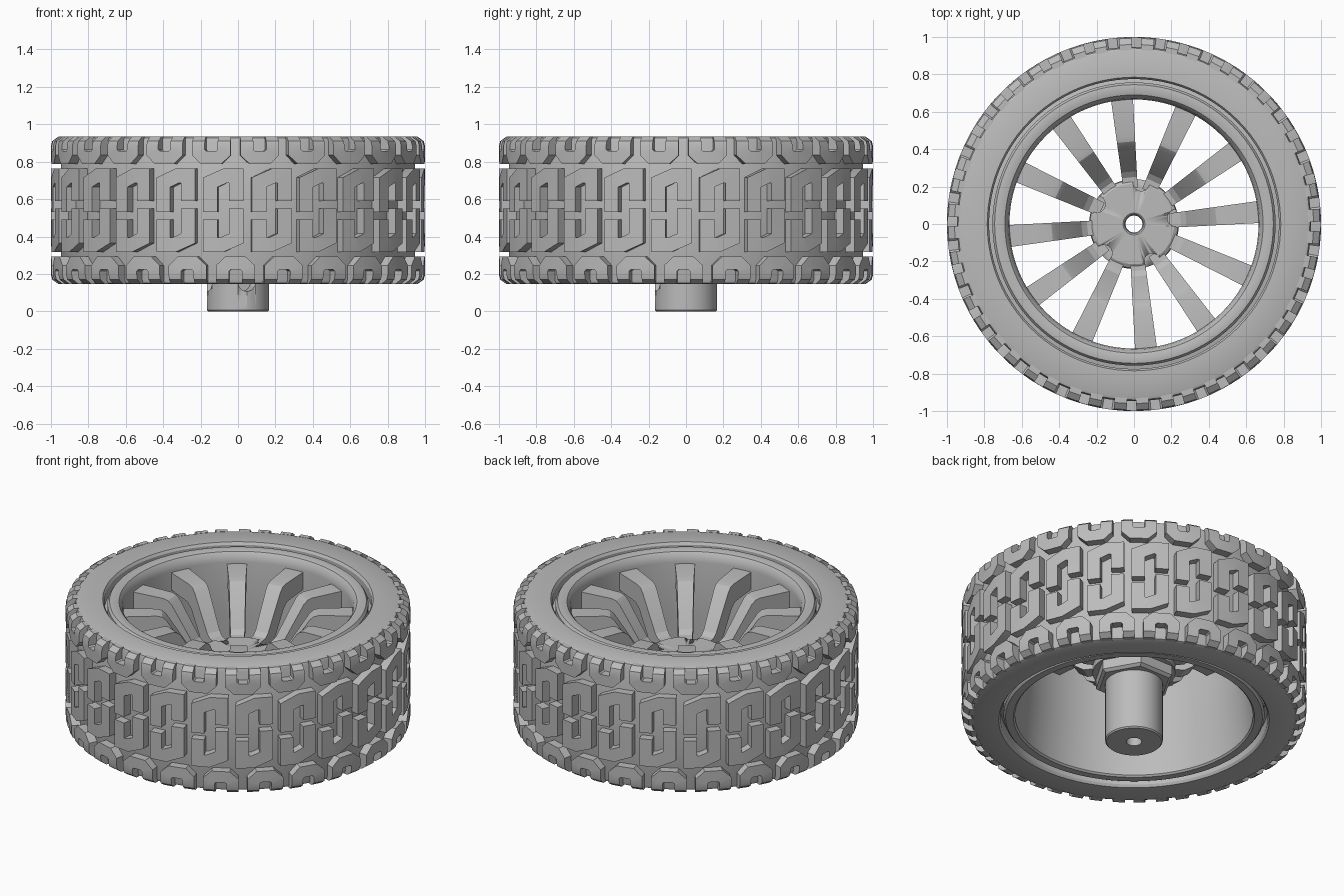
import bpy, bmesh, math
from mathutils import Matrix, Vector

if "Cube" in bpy.data.objects:
    bpy.data.objects.remove(bpy.data.objects["Cube"])

GREY = bpy.data.materials.new("mid_grey")
GREY.use_nodes = True
GREY.diffuse_color = (0.5, 0.5, 0.5, 1)
GREY.node_tree.nodes["Principled BSDF"].inputs["Base Color"].default_value = (0.5, 0.5, 0.5, 1)
MID = 0.54          # height of the tyre's middle plane
PITCHES = 24        # tread repeats
PITCH = math.tau / PITCHES


def finish(name, bm, angle=30):
    """Turn a bmesh into a shaded object."""
    bmesh.ops.recalc_face_normals(bm, faces=bm.faces)
    mesh = bpy.data.meshes.new(name)
    bm.to_mesh(mesh)
    bm.free()
    mesh.materials.append(GREY)
    ob = bpy.data.objects.new(name, mesh)
    bpy.context.collection.objects.link(ob)
    bpy.ops.object.select_all(action='DESELECT')
    ob.select_set(True)
    bpy.context.view_layer.objects.active = ob
    bpy.ops.object.shade_smooth_by_angle(angle=math.radians(angle))
    return ob


def lathe(name, profile, segs=96):
    """Spin a closed (radius, height) loop around z."""
    bm = bmesh.new()
    rings = []
    for i in range(segs):
        a = math.tau * i / segs
        rings.append([bm.verts.new((r * math.cos(a), r * math.sin(a), z)) for r, z in profile])
    n = len(profile)
    for i in range(segs):
        p, q = rings[i], rings[(i + 1) % segs]
        for j in range(n):
            k = (j + 1) % n
            bm.faces.new((p[j], q[j], q[k], p[k]))
    return finish(name, bm)


def cut(ob, cutter):
    """Subtract a helper from an object and discard it."""
    cutter.hide_render = True
    mod = ob.modifiers.new("cut", 'BOOLEAN')
    mod.operation = 'DIFFERENCE'
    mod.solver = 'EXACT'
    mod.object = cutter
    bpy.ops.object.select_all(action='DESELECT')
    ob.select_set(True)
    bpy.context.view_layer.objects.active = ob
    bpy.ops.object.modifier_apply(modifier=mod.name)
    bpy.data.objects.remove(cutter)


def tread_radius(z):
    """Outer tread surface, rounded at both shoulders."""
    d = max(0, abs(z - MID) - 0.345)
    return 0.95 + math.sqrt(max(0, 0.05 ** 2 - d * d))


def ribbon(bm, path, width, turn):
    """Raised tread bar following a (distance, height) path around the tyre."""
    pts = [Vector(p) for p in path]
    rows = []
    for i, p in enumerate(pts):
        d0 = (p - pts[max(i - 1, 0)]).normalized()
        d1 = (pts[min(i + 1, len(pts) - 1)] - p).normalized()
        t = (d0 + d1).normalized()
        nrm = Vector((-t.y, t.x))
        ref = d1 if d1.length else d0
        off = nrm * (width / 2 / max(0.5, nrm.dot(Vector((-ref.y, ref.x)))))
        row = []
        for q in (p + off, p - off):
            a = q.x + turn
            z = min(max(q.y, 0.146), 0.934)
            for r in (0.93, tread_radius(z)):
                row.append(bm.verts.new((r * math.cos(a), r * math.sin(a), z)))
        rows.append(row)
    for a, b in zip(rows, rows[1:]):
        for j, k in ((0, 1), (1, 3), (3, 2), (2, 0)):
            bm.faces.new((a[j], a[k], b[k], b[j]))
    for r in (rows[0], rows[-1]):
        bm.faces.new((r[0], r[1], r[3], r[2]))


# Tyre carcass with flat sidewalls
half = [(0.775, 0.38), (0.785, 0.395), (0.925, 0.395), (0.94, 0.388), (0.947, 0.37)]
lathe("tyre_body", [(r, MID + h) for r, h in half] + [(r, MID - h) for r, h in reversed(half)])

# Tread: shoulder forks and interlocking hooks, point-symmetric about the middle
fork = [(-0.07, 0.934), (-0.07, 0.91), (-0.07, 0.885), (-0.07, 0.85), (-0.04, 0.822),
        (0.04, 0.822), (0.07, 0.85), (0.07, 0.885), (0.07, 0.91), (0.07, 0.934)]
fork = [(u - PITCH / 4, z) for u, z in fork]
hook = [(0.07, 0.59), (0.07, 0.725), (0.01, 0.725), (-0.07, 0.69), (-0.07, 0.53)]
bm = bmesh.new()
for i in range(PITCHES):
    turn = -math.pi / 2 - 0.079 + i * PITCH
    for path, width in ((fork, 0.07), (hook, 0.078)):
        ribbon(bm, path, width, turn)
        ribbon(bm, [(-u, 2 * MID - z) for u, z in path], width, turn)
finish("tyre_tread", bm)

# Rim barrel with rolled lips
lathe("rim", [(0.78, 0.86), (0.757, 0.865), (0.757, 0.905), (0.745, 0.922), (0.72, 0.926),
              (0.69, 0.918), (0.672, 0.895), (0.666, 0.86), (0.666, 0.50), (0.69, 0.24),
              (0.69, 0.175), (0.70, 0.165), (0.745, 0.165), (0.757, 0.18), (0.757, 0.22),
              (0.78, 0.225)])

# Spokes: flat outside, dropping steeply to the sunken hub
side = [(0.675, 0.85), (0.47, 0.85), (0.44, 0.842), (0.415, 0.82), (0.28, 0.61), (0.25, 0.588),
        (0.19, 0.583), (0.19, 0.50), (0.29, 0.50), (0.34, 0.53), (0.45, 0.70), (0.49, 0.73),
        (0.675, 0.74)]
bm = bmesh.new()
for i in range(12):
    rot = Matrix.Rotation(math.radians(5.5 + 30 * i), 3, 'Z')
    faces = []
    for s in (-1, 1):
        faces.append([bm.verts.new(rot @ Vector((r, s * (0.03 + 0.043 * r), z))) for r, z in side])
        bm.faces.new(faces[-1])
    for j in range(len(side)):
        k = (j + 1) % len(side)
        bm.faces.new((faces[0][j], faces[0][k], faces[1][k], faces[1][j]))
finish("spokes", bm, 20)

# Hub plate with five lug recesses opening outwards
hub = lathe("hub_plate", [(0.05, 0.585), (0.058, 0.592), (0.215, 0.592), (0.235, 0.58),
                          (0.24, 0.56), (0.24, 0.46), (0.05, 0.46)])
bm = bmesh.new()
for i in range(5):
    a = math.radians(80 + 72 * i)
    spot = Matrix.Rotation(a, 4, 'Z') @ Matrix.Translation((0.225, 0, 0.59))
    bmesh.ops.create_cone(bm, cap_ends=True, segments=24, radius1=0.045, radius2=0.045,
                          depth=0.12, matrix=spot)
cut(hub, finish("lug_cutter", bm))

# Hexagonal drive nut under the hub
lathe("hex_nut", [(0.10, 0.47), (0.235, 0.47), (0.235, 0.40), (0.215, 0.385), (0.10, 0.385)], 6)

# Hollow axle sleeve with two set-screw holes
axle = lathe("axle_sleeve", [(0.05, 0.50), (0.167, 0.50), (0.167, 0.008), (0.16, 0.0),
                             (0.045, 0.0)], 64)
bm = bmesh.new()
for deg in (197, 287):
    spot = (Matrix.Rotation(math.radians(deg), 4, 'Z') @ Matrix.Translation((0.15, 0, 0.155))
            @ Matrix.Rotation(math.pi / 2, 4, 'Y'))
    bmesh.ops.create_cone(bm, cap_ends=True, segments=24, radius1=0.048, radius2=0.048,
                          depth=0.16, matrix=spot)
cut(axle, finish("screw_cutter", bm))
